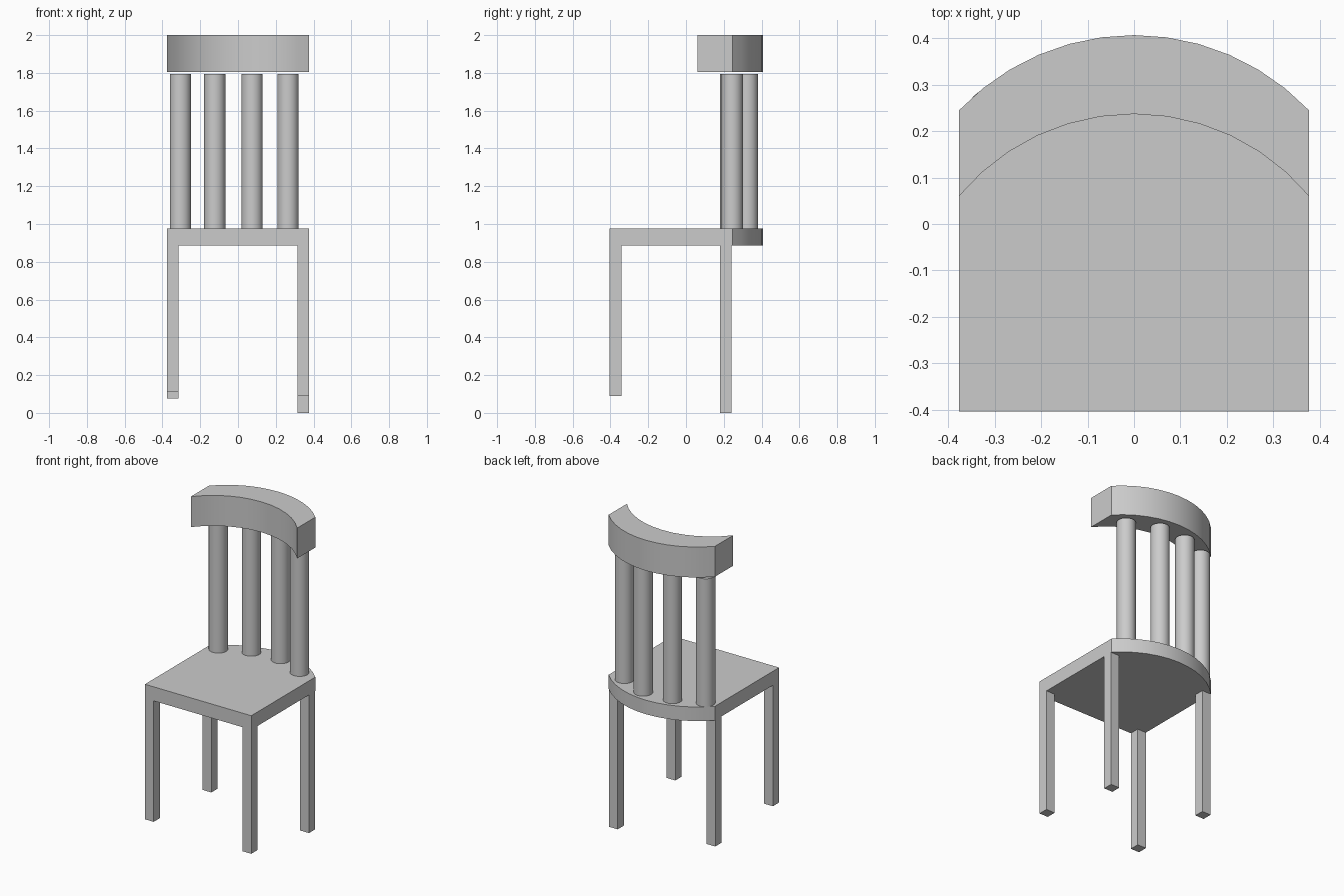
import bpy
import bmesh
import math

cube = bpy.data.objects.get("Cube")
if cube:
    bpy.data.objects.remove(cube, do_unlink=True)

grey = bpy.data.materials.new("plain_grey")
grey.use_nodes = True
grey.diffuse_color = (0.6, 0.6, 0.6, 1)
grey.node_tree.nodes["Principled BSDF"].inputs["Base Color"].default_value = grey.diffuse_color

HALF = 0.377      # half the chair width
ARC_SIDE = 0.245  # where the rounded back meets the straight sides
ARC_TOP = 0.407


def arc(y_side, y_top, steps=12):
    """Points of a circular arc across the full width, from +x to -x."""
    rise = y_top - y_side
    radius = (HALF ** 2 + rise ** 2) / (2 * rise)
    reach = math.asin(HALF / radius)
    angles = [reach * (1 - 2 * i / steps) for i in range(steps + 1)]
    return [(radius * math.sin(a), y_top - radius * (1 - math.cos(a))) for a in angles]


def prism(name, outline, z0, z1):
    """Extrude a flat counter-clockwise outline from z0 up to z1."""
    bm = bmesh.new()
    face = bm.faces.new([bm.verts.new((x, y, z0)) for x, y in outline])
    extruded = bmesh.ops.extrude_face_region(bm, geom=[face])["geom"]
    top = [v for v in extruded if isinstance(v, bmesh.types.BMVert)]
    bmesh.ops.translate(bm, verts=top, vec=(0, 0, z1 - z0))
    bmesh.ops.recalc_face_normals(bm, faces=bm.faces)
    mesh = bpy.data.meshes.new(name)
    bm.to_mesh(mesh)
    bm.free()
    obj = bpy.data.objects.new(name, mesh)
    bpy.context.collection.objects.link(obj)
    finish(obj)
    return obj


def finish(obj):
    obj.data.materials.append(grey)
    bpy.ops.object.select_all(action="DESELECT")
    obj.select_set(True)
    bpy.context.view_layer.objects.active = obj
    bpy.ops.object.shade_smooth_by_angle(angle=math.radians(30))


# Seat with a rounded back edge
back_edge = arc(ARC_SIDE, ARC_TOP)
prism("seat", [(-HALF, -0.404), (HALF, -0.404)] + back_edge, 0.885, 0.975)

# Curved top rail
prism("top_rail", back_edge + arc(0.06, 0.237)[::-1], 1.805, 2.0)

# Square legs, each with its own length
LEG = 0.062
for name, side, y, bottom in (
    ("front_left_leg", 1, -0.404, 0.09),
    ("front_right_leg", -1, -0.404, 0.11),
    ("back_left_leg", 1, 0.18, 0),
    ("back_right_leg", -1, 0.18, 0.075),
):
    x0, x1 = sorted((side * HALF, side * (HALF - LEG)))
    prism(name, [(x0, y), (x1, y), (x1, y + LEG), (x0, y + LEG)], bottom, 0.885)

# Round back spindles following the curve, stopping just below the rail
for i, (x, y) in enumerate([(-0.305, 0.237), (-0.123, 0.312), (0.075, 0.325), (0.265, 0.245)]):
    bpy.ops.mesh.primitive_cylinder_add(vertices=32, radius=0.056, depth=0.82,
                                        location=(x, y, 1.385))
    spindle = bpy.context.object
    spindle.name = f"back_spindle_{i + 1}"
    finish(spindle)
